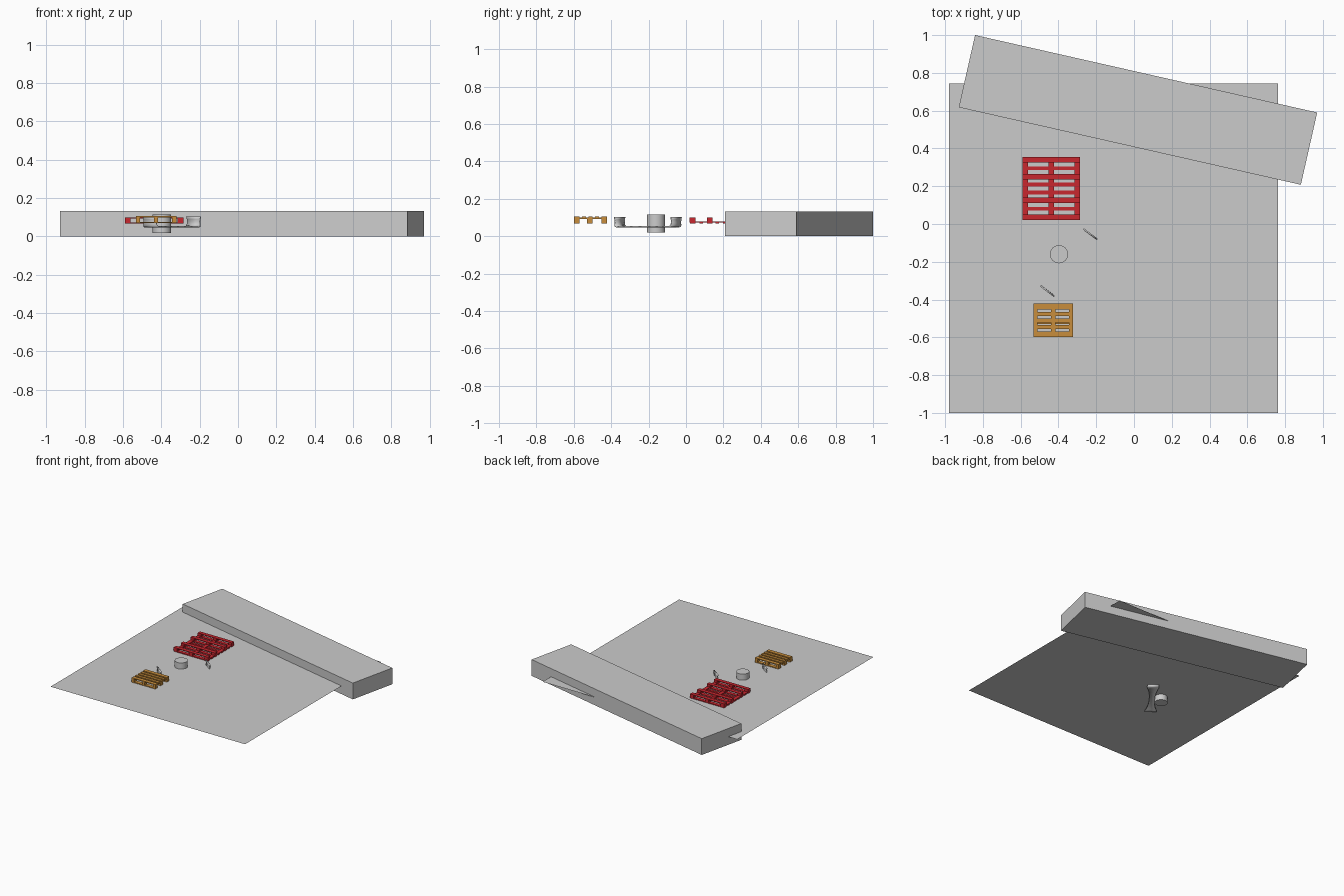
import bpy, bmesh, math
from mathutils import Matrix, Vector

if "Cube" in bpy.data.objects:
    bpy.data.objects.remove(bpy.data.objects["Cube"], do_unlink=True)


def material(name, rgb):
    m = bpy.data.materials.new(name)
    m.diffuse_color = (*rgb, 1)
    m.use_nodes = True
    m.node_tree.nodes["Principled BSDF"].inputs["Base Color"].default_value = (*rgb, 1)
    return m


GREY = material("light_grey", (0.6, 0.6, 0.6))
RED = material("red_paint", (0.58, 0.02, 0.028))
WOOD = material("brown_wood", (0.58, 0.27, 0.045))


def finish(name, bm, mat):
    bmesh.ops.recalc_face_normals(bm, faces=bm.faces)
    mesh = bpy.data.meshes.new(name)
    bm.to_mesh(mesh)
    bm.free()
    mesh.materials.append(mat)
    ob = bpy.data.objects.new(name, mesh)
    bpy.context.collection.objects.link(ob)
    return ob


def smooth(ob):
    bpy.ops.object.select_all(action='DESELECT')
    ob.select_set(True)
    bpy.context.view_layer.objects.active = ob
    bpy.ops.object.shade_smooth_by_angle(angle=math.radians(35))


def add_box(bm, x, y, z):
    """Box from three (min, max) ranges."""
    size = [r[1] - r[0] for r in (x, y, z)]
    mid = [(r[0] + r[1]) / 2 for r in (x, y, z)]
    bmesh.ops.create_cube(bm, size=1, matrix=Matrix.Translation(mid) @ Matrix.Diagonal((*size, 1)))


def span(c, w):
    return (c - w / 2, c + w / 2)


def pallet(name, mat, xr, yr, skids, skid_w, slats, z0, z1, flipped, beam_w):
    """Slats and cross boards on one side, blocks between, skids on the other."""
    h = z1 - z0

    def level(a, b):
        return (z1 - b * h, z1 - a * h) if not flipped else (z0 + a * h, z0 + b * h)

    beams = [xr[0] + beam_w / 2, sum(xr) / 2, xr[1] - beam_w / 2]
    bm = bmesh.new()
    for y, w in slats:
        add_box(bm, xr, span(y, w), level(0, 0.2))
    for x in beams:
        add_box(bm, span(x, beam_w), yr, level(0.2, 0.38))
        for y in skids:
            add_box(bm, span(x, beam_w), span(y, skid_w), level(0.38, 0.82))
    for y in skids:
        add_box(bm, xr, span(y, skid_w), level(0.82, 1))
    return finish(name, bm, mat)


# Thin ground sheet
GZ = 0.066
bm = bmesh.new()
bm.faces.new([bm.verts.new((x, y, GZ)) for x, y in
              ((-0.98, -1), (0.763, -1), (0.763, 0.745), (-0.98, 0.745))])
finish("ground_sheet", bm, GREY)

# Long low block, turned clockwise
bm = bmesh.new()
add_box(bm, span(0, 1.857), span(0, 0.392), (0, 0.132))
block = finish("long_block", bm, GREY)
block.location = (0.021, 0.604, 0)
block.rotation_euler.z = math.radians(-12.75)

# Red pallet, slats down and skids up
red_skids = (0.035, 0.126, 0.25, 0.341)
red_slats = [(y, 0.029) for y in red_skids] + [(y, 0.02) for y in (0.081, 0.167, 0.209, 0.295)]
pallet("red_pallet", RED, (-0.59, -0.285), (0.02, 0.356), red_skids, 0.03, red_slats,
       0.067, 0.1, True, 0.03)

# Brown pallet, slats up
brown_skids = (-0.584, -0.515, -0.437)
brown_slats = [(-0.584, 0.03), (-0.545, 0.022), (-0.51, 0.022), (-0.476, 0.022), (-0.437, 0.03)]
pallet("brown_pallet", WOOD, (-0.533, -0.322), (-0.599, -0.422), brown_skids, 0.03,
       brown_slats, 0.069, 0.106, False, 0.022)

# Round drum
bm = bmesh.new()
bmesh.ops.create_cone(bm, cap_ends=True, segments=32, radius1=0.048, radius2=0.048, depth=0.097,
                      matrix=Matrix.Translation((-0.397, -0.16, 0.067)))
smooth(finish("drum", bm, GREY))

# Waisted strip bent up at both ends: (distance along, height, half width)
half = [(0.0, 0.05, 0.02), (0.06, 0.05, 0.022), (0.11, 0.05, 0.028), (0.15, 0.05, 0.037),
        (0.175, 0.05, 0.044), (0.184, 0.053, 0.045), (0.188, 0.06, 0.043),
        (0.189, 0.075, 0.04), (0.189, 0.09, 0.042), (0.189, 0.103, 0.046)]
path = [(-u, z, w) for u, z, w in reversed(half[1:])] + half
along, across = Vector((0.602, 0.798, 0)), Vector((0.798, -0.602, 0))
centre = Vector((-0.345, -0.204, 0))
bm = bmesh.new()
rows = []
for u, z, w in path:
    p = centre + along * u + Vector((0, 0, z))
    rows.append([bm.verts.new(p + across * s * w) for s in (-1, 1)])
for a, b in zip(rows, rows[1:]):
    bm.faces.new((a[0], a[1], b[1], b[0]))
strip = finish("bent_strip", bm, GREY)
sol = strip.modifiers.new("thickness", 'SOLIDIFY')
sol.thickness = 0.008
sol.offset = 0
smooth(strip)
